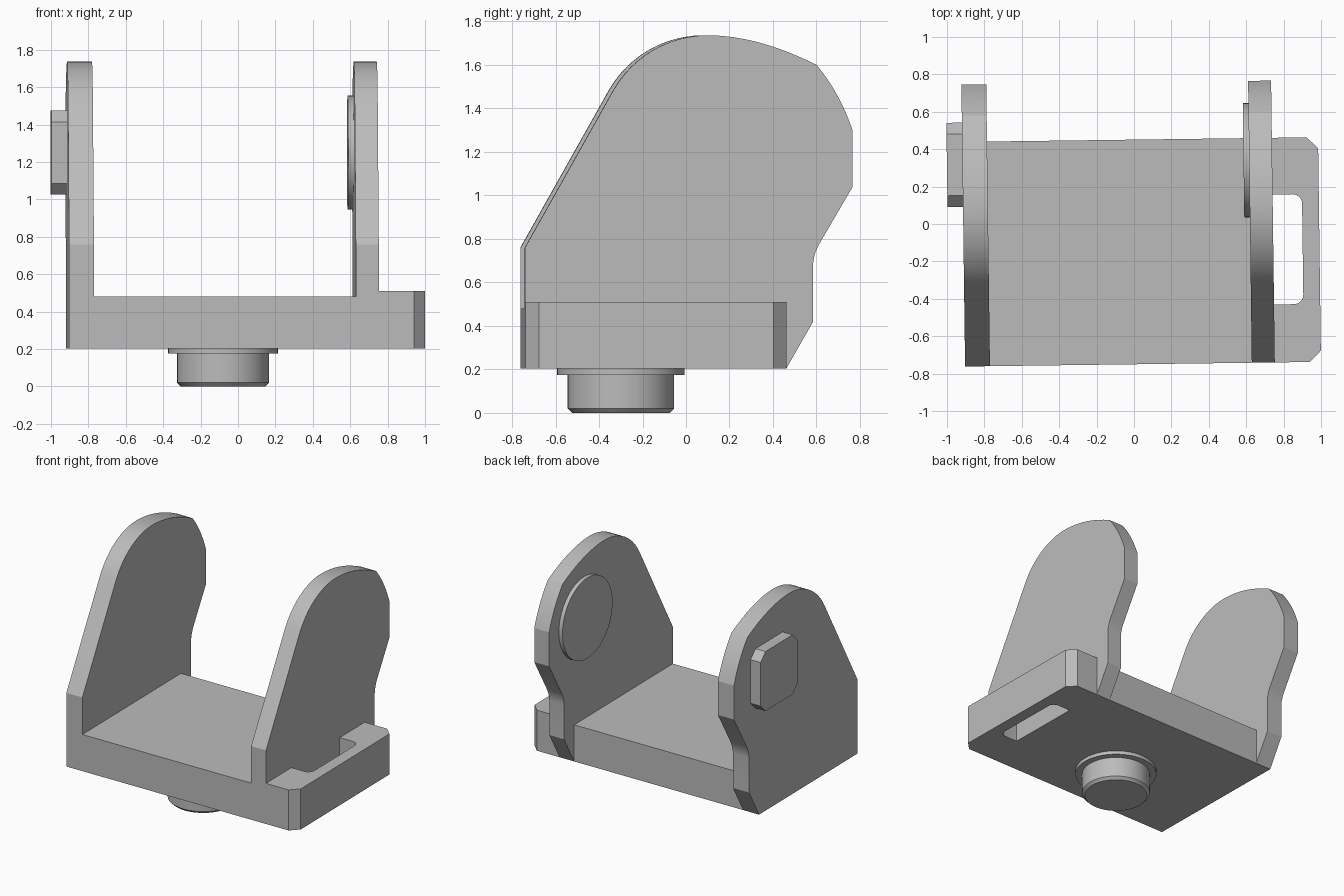
import bpy, bmesh, math
from mathutils import Matrix, Vector

cube = bpy.data.objects.get("Cube")
if cube:
    bpy.data.objects.remove(cube, do_unlink=True)

YAW = 0.0131          # the whole bracket is turned very slightly
BASE, FRONT, BACK = 0.203, -0.75, 0.451

grey = bpy.data.materials.new("plain grey")
grey.use_nodes = True
grey.diffuse_color = (0.5, 0.5, 0.5, 1)
grey.node_tree.nodes["Principled BSDF"].inputs["Base Color"].default_value = (0.5, 0.5, 0.5, 1)


def finish(name, bm):
    bmesh.ops.recalc_face_normals(bm, faces=bm.faces)
    mesh = bpy.data.meshes.new(name)
    bm.to_mesh(mesh)
    bm.free()
    mesh.transform(Matrix.Rotation(YAW, 4, "Z"))
    mesh.materials.append(grey)
    ob = bpy.data.objects.new(name, mesh)
    bpy.context.collection.objects.link(ob)
    return ob


def prism(name, outline, low, high, axis):
    """Extrude an outline along x (outline in y, z) or along z (outline in x, y)."""
    bm = bmesh.new()
    place = (lambda p: (low, *p)) if axis == "X" else (lambda p: (*p, low))
    face = bm.faces.new([bm.verts.new(place(p)) for p in outline])
    step = Vector((high - low, 0, 0)) if axis == "X" else Vector((0, 0, high - low))
    new = bmesh.ops.extrude_face_region(bm, geom=[face], use_keep_orig=True)["geom"]
    bmesh.ops.translate(bm, vec=step, verts=[v for v in new if isinstance(v, bmesh.types.BMVert)])
    return finish(name, bm)


def arc(cx, cy, r, start, end, n):
    angles = [math.radians(start + (end - start) * i / n) for i in range(n + 1)]
    return [(cx + r * math.cos(a), cy + r * math.sin(a)) for a in angles]


def bend(a, b, c, n=8):
    a, b, c = Vector(a), Vector(b), Vector(c)
    ts = [i / n for i in range(n + 1)]
    return [tuple(a * (1 - t) ** 2 + b * 2 * t * (1 - t) + c * t * t) for t in ts]


# Side plate outline: foot, waist, nose, rounded crown, sloping front
plate = [(FRONT, BASE), (BACK, BASE), (0.574, 0.418)]
plate += bend((0.574, 0.68), (0.577, 0.73), (0.602, 0.775), 4)
plate += [(0.757, 1.04)]
plate += bend((0.757, 1.297), (0.70, 1.468), (0.591, 1.60))
plate += bend((0.591, 1.60), (0.32, 1.736), (0.091, 1.736))[1:]
plate += arc(0.091, 1.236, 0.5, 90, 150, 12)[1:]
plate += [(FRONT, 0.76)]

body = prism("bracket_body", plate, -0.913, -0.78, "X")
left_plate = prism("left_plate", plate, 0.62, 0.743, "X")

# Floor between the plates
floor = prism("floor", [(FRONT, BASE), (BACK, BASE), (BACK, 0.48), (FRONT, 0.48)],
              -0.85, 0.68, "X")

# Side flange with clipped corners and a slot against the plate
flange_outline = [(0.70, FRONT), (0.93, FRONT), (0.99, -0.69), (0.99, 0.39), (0.93, BACK),
                  (0.70, BACK), (0.70, 0.148)]
flange_outline += arc(0.85, 0.098, 0.05, 90, 0, 6) + arc(0.85, -0.39, 0.05, 0, -90, 6)
flange_outline += [(0.70, -0.44)]
flange = prism("slotted_flange", flange_outline, BASE, 0.51, "Z")

# Join into one solid body
for part in (left_plate, floor, flange):
    mod = body.modifiers.new("join", "BOOLEAN")
    mod.operation, mod.solver, mod.object = "UNION", "EXACT", part
    bpy.context.view_layer.objects.active = body
    bpy.ops.object.modifier_apply(modifier=mod.name)
    bpy.data.objects.remove(part, do_unlink=True)

# Round boss inside the left plate
disc = prism("round_boss", arc(0.333, 1.25, 0.305, 0, 354.375, 63), 0.59, 0.63, "X")

# Clipped square pad outside the right plate
h, c = 0.225, 0.165
pad_outline = [(0.329 + y, 1.25 + z) for y, z in
               ((h, -c), (h, c), (c, h), (-c, h), (-h, c), (-h, -c), (-c, -h), (c, -h))]
pad = prism("square_pad", pad_outline, -0.996, -0.90, "X")

# Turned pivot under the floor
bm = bmesh.new()
profile = [(0, 0), (0.225, 0), (0.245, 0.02), (0.245, 0.175), (0.293, 0.175), (0.293, BASE),
           (0, BASE)]
centre = Vector((-0.084, -0.298, 0))
ring = [bm.verts.new(centre + Vector((r, 0, z))) for r, z in profile]
edges = [bm.edges.new(pair) for pair in zip(ring, ring[1:])]
bmesh.ops.spin(bm, geom=ring + edges, cent=centre, axis=(0, 0, 1), angle=math.tau, steps=64)
bmesh.ops.remove_doubles(bm, verts=bm.verts, dist=0.0001)
pivot = finish("pivot", bm)

# Smooth the curved walls, keep the corners crisp
bpy.ops.object.select_all(action="DESELECT")
for ob in (body, disc, pad, pivot):
    ob.select_set(True)
bpy.context.view_layer.objects.active = body
bpy.ops.object.shade_smooth_by_angle(angle=math.radians(18))
